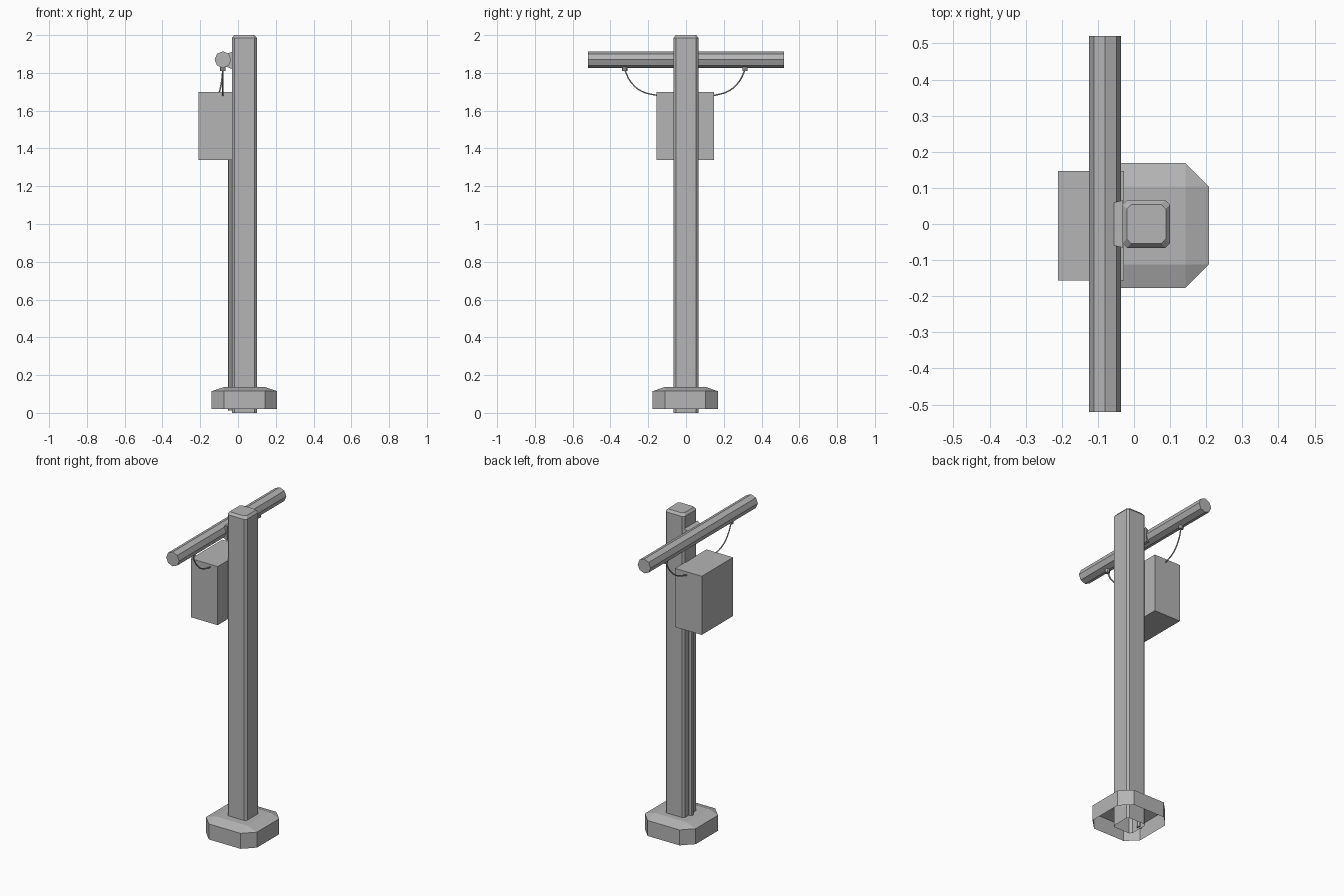
import bpy, bmesh, math
from mathutils import Matrix, Vector

if "Cube" in bpy.data.objects:
    bpy.data.objects.remove(bpy.data.objects["Cube"], do_unlink=True)

grey = bpy.data.materials.new("plain grey")
grey.use_nodes = True
COLOUR = (0.46, 0.46, 0.46, 1)
grey.diffuse_color = COLOUR
grey.node_tree.nodes["Principled BSDF"].inputs["Base Color"].default_value = COLOUR

POST_X = 0.034
ARM_X, ARM_Z = -0.08, 1.87


def finish(name, bm):
    bmesh.ops.recalc_face_normals(bm, faces=bm.faces)
    mesh = bpy.data.meshes.new(name)
    bm.to_mesh(mesh)
    bm.free()
    mesh.materials.append(grey)
    obj = bpy.data.objects.new(name, mesh)
    bpy.context.collection.objects.link(obj)
    return obj


def octagon(half, corner):
    """Square outline with its corners cut off."""
    pts = []
    for turn in range(4):
        rot = Matrix.Rotation(turn * math.pi / 2, 2)
        pts += [rot @ Vector((half, -corner)), rot @ Vector((half, corner))]
    return pts


def loft(name, sections, centre, cap_top=True, cap_bottom=False):
    """Stack octagon sections given as (half width, corner, height)."""
    bm = bmesh.new()
    rings = [[bm.verts.new((p.x + centre[0], p.y + centre[1], z))
              for p in octagon(half, corner)] for half, corner, z in sections]
    for low, high in zip(rings, rings[1:]):
        for i in range(8):
            j = (i + 1) % 8
            bm.faces.new((low[i], low[j], high[j], high[i]))
    if cap_top:
        bm.faces.new(rings[-1])
    if cap_bottom:
        bm.faces.new(rings[0])
    bmesh.ops.remove_doubles(bm, verts=bm.verts, dist=1e-5)
    return finish(name, bm)


def box(name, low, high):
    bm = bmesh.new()
    low, high = Vector(low), Vector(high)
    bmesh.ops.create_cube(bm, size=1, matrix=Matrix.Translation((low + high) / 2)
                          @ Matrix.Diagonal((*(high - low), 1)))
    return finish(name, bm)


def rod(name, start, end, radius, sides=8, radius_end=None, spin=0):
    start, end = Vector(start), Vector(end)
    axis = end - start
    bm = bmesh.new()
    bmesh.ops.create_cone(
        bm, cap_ends=True, segments=sides, radius1=radius,
        radius2=radius if radius_end is None else radius_end, depth=axis.length,
        matrix=Matrix.Translation((start + end) / 2)
        @ axis.to_track_quat('Z', 'Y').to_matrix().to_4x4()
        @ Matrix.Rotation(spin, 4, 'Z'))
    return finish(name, bm)


def wire(name, points, radius):
    curve = bpy.data.curves.new(name, 'CURVE')
    curve.dimensions = '3D'
    curve.bevel_depth = radius
    curve.bevel_resolution = 1
    curve.resolution_u = 5
    spline = curve.splines.new('BEZIER')
    spline.bezier_points.add(len(points) - 1)
    for knot, point in zip(spline.bezier_points, points):
        knot.co = point
        knot.handle_left_type = knot.handle_right_type = 'AUTO'
    curve.materials.append(grey)
    obj = bpy.data.objects.new(name, curve)
    bpy.context.collection.objects.link(obj)


# Post with softened corners and a bevelled top, open underneath
loft("post", [(0.066, 0.053, 0), (0.066, 0.053, 1.985), (0.054, 0.042, 2)],
     (POST_X, 0))

# Hollow foot with sloping shoulders
loft("foot", [(0.173, 0.108, 0.02), (0.173, 0.108, 0.115), (0.108, 0.108, 0.137)],
     (POST_X, -0.004))

# Conduit running up the post to the cabinet
rod("conduit", (-0.036, 0.005, 0.012), (-0.036, 0.005, 1.36), 0.016)

# Cabinet
box("cabinet", (-0.21, -0.157, 1.34), (-0.028, 0.147, 1.7))

# Crossarm, and the collar that flares from it to the post
rod("crossarm", (ARM_X, -0.52, ARM_Z), (ARM_X, 0.52, ARM_Z), 0.044)
collar = box("collar", (ARM_X, -0.066, 1.82), (0, 0.066, 1.912))
for v in collar.data.vertices:
    if v.co.x < ARM_X + 0.01:
        v.co.y *= 0.8
        v.co.z = ARM_Z + (v.co.z - ARM_Z) * 0.6
    else:
        v.co.x = -0.03

# Insulators under the crossarm with wires drooping into the cabinet
for side, label, end_x in ((-1, "front", -0.08), (1, "back", -0.108)):
    y = side * 0.318 - 0.006
    rod(label + "_insulator", (ARM_X, y, 1.81), (ARM_X, y, 1.84), 0.014)
    wire(label + "_wire",
         [(ARM_X, y, 1.815),
          (ARM_X + (end_x - ARM_X) * 0.25, y - side * 0.03, 1.755),
          (ARM_X + (end_x - ARM_X) * 0.6, y - side * 0.085, 1.705),
          (end_x, side * 0.14, 1.678)], 0.004)
